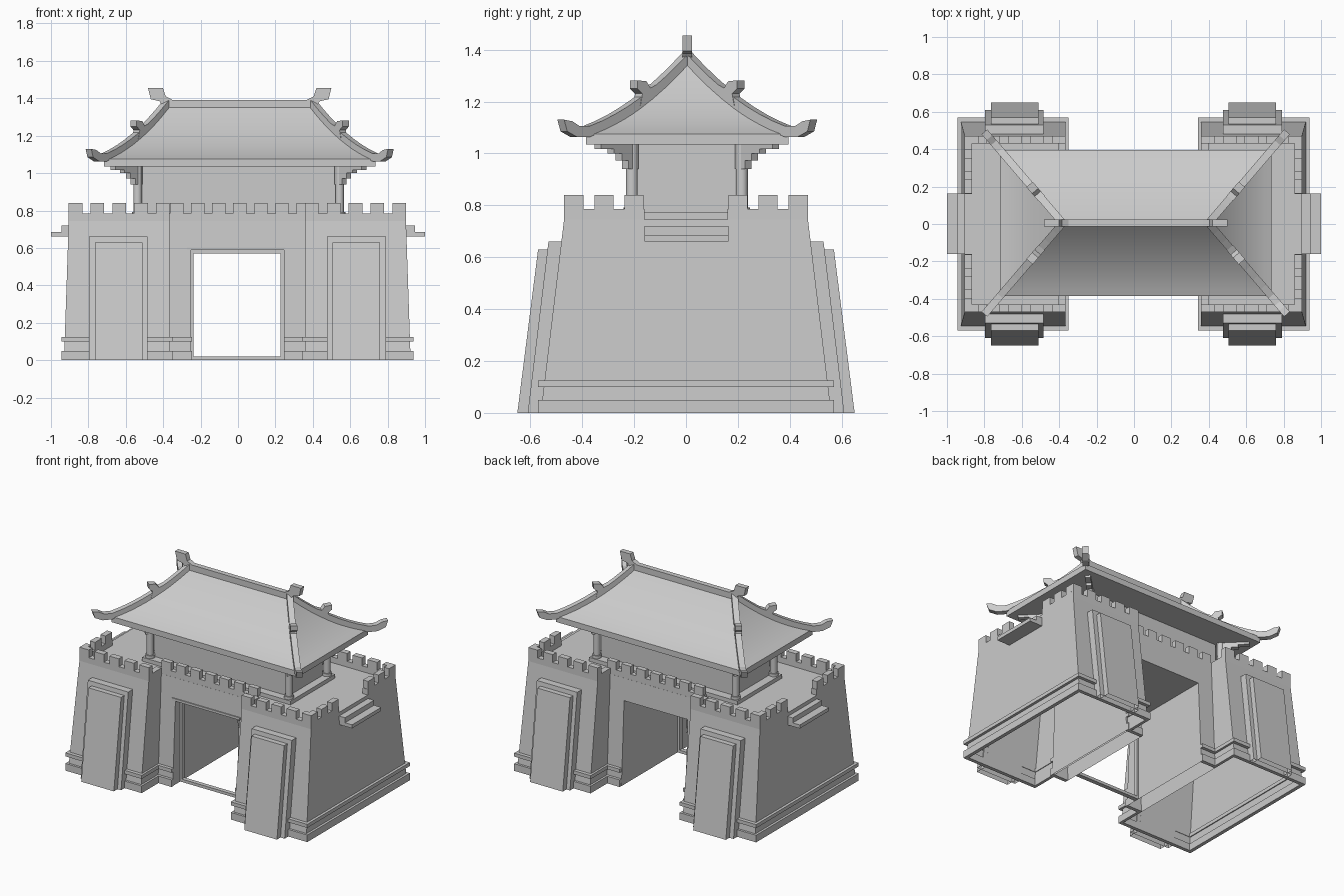
import bpy, bmesh
from math import radians
from mathutils import Vector

old = bpy.data.objects.get("Cube")
if old:
    bpy.data.objects.remove(old, do_unlink=True)

stone = bpy.data.materials.new("light grey stone")
stone.use_nodes = True
GREY = (0.6, 0.6, 0.6, 1)
stone.diffuse_color = GREY
stone.node_tree.nodes["Principled BSDF"].inputs["Base Color"].default_value = GREY

FLOOR, BASE, CRENEL, TOP = 0.745, 0.772, 0.785, 0.84
SIDES = (-1, 1)


def finish(name, bm, smooth=False, hollow=False):
    """Make the object; a hollow one loses the faces on the ground."""
    bmesh.ops.recalc_face_normals(bm, faces=bm.faces)
    if hollow:
        ground = [f for f in bm.faces if all(v.co.z < 0.001 for v in f.verts)]
        bmesh.ops.delete(bm, geom=ground, context='FACES')
    mesh = bpy.data.meshes.new(name)
    bm.to_mesh(mesh)
    bm.free()
    mesh.materials.append(stone)
    obj = bpy.data.objects.new(name, mesh)
    bpy.context.collection.objects.link(obj)
    if smooth:
        bpy.ops.object.select_all(action='DESELECT')
        bpy.context.view_layer.objects.active = obj
        obj.select_set(True)
        bpy.ops.object.shade_smooth_by_angle(angle=radians(30))
    return obj


def add_block(bm, low, high, z0, z1):
    """Block lofted from rectangle low to rectangle high, each (x0, x1, y0, y1)."""
    rings = []
    for (x0, x1, y0, y1), z in ((low, z0), (high, z1)):
        rings.append([bm.verts.new((x, y, z)) for x, y in
                      ((x0, y0), (x1, y0), (x1, y1), (x0, y1))])
    a, b = rings
    bm.faces.new(a)
    bm.faces.new(b)
    for i in range(4):
        j = (i + 1) % 4
        bm.faces.new((a[i], a[j], b[j], b[i]))


def blocks(name, items, hollow=False):
    bm = bmesh.new()
    for low, high, z0, z1 in items:
        add_block(bm, low, high or low, z0, z1)
    return finish(name, bm, hollow=hollow)


def span(s, a, b):
    return (a, b) if s > 0 else (-b, -a)


def xspan(s, a, b):
    """Range across a tower; the left tower stands slightly nearer the middle."""
    return (a - 0.007, b - 0.007) if s > 0 else (-b, -a)


def prism(name, profile, place, hollow=False):
    """Solid between two copies of a profile, set by place(a, b, side)."""
    bm = bmesh.new()
    ends = [[bm.verts.new(place(a, b, side)) for a, b in profile] for side in SIDES]
    for ring in ends:
        bm.faces.new(ring)
    for i in range(len(profile)):
        j = (i + 1) % len(profile)
        bm.faces.new((ends[0][i], ends[0][j], ends[1][j], ends[1][i]))
    return finish(name, bm, hollow=hollow)


def cylinder(bm, x, y, radius, z0, z1):
    made = bmesh.ops.create_cone(bm, cap_ends=True, segments=20, radius1=radius,
                                 radius2=radius, depth=z1 - z0)
    bmesh.ops.translate(bm, verts=made["verts"], vec=(x, y, (z0 + z1) / 2))


PLINTH = ((0, 0.05), (0.10, 0.125))

# Towers with their plinths, parapets, buttresses and side ledges
for s, side in ((1, "left"), (-1, "right")):
    base = (*xspan(s, 0.365, 0.93), -0.56, 0.56)
    crown = (*xspan(s, 0.365, 0.905), -0.47, 0.47)
    blocks(side + "_tower", [(base, crown, 0, FLOOR)], hollow=True)

    strips = [(*xspan(s, 0.92, 0.945), -0.57, 0.57), (*xspan(s, 0.35, 0.37), -0.57, -0.36),
              (*xspan(s, 0.35, 0.37), 0.36, 0.57), (*xspan(s, 0.35, 0.945), -0.57, -0.545),
              (*xspan(s, 0.35, 0.945), 0.545, 0.57)]
    blocks(side + "_tower_plinth", [(r, None, *z) for r in strips for z in PLINTH])

    walls, merlons = [], []
    for f in SIDES:
        walls.append(((*xspan(s, 0.365, 0.905), *span(f, 0.43, 0.47)), None, FLOOR, CRENEL))
        walls.append(((*xspan(s, 0.865, 0.905), *span(f, 0.16, 0.47)), None, FLOOR, CRENEL))
        walls.append(((*xspan(s, 0.365, 0.405), *span(f, 0.33, 0.47)), None, FLOOR, CRENEL))
        for i in range(5):
            x = 0.365 + i * 0.1168
            merlons.append(((*xspan(s, x, x + 0.073), *span(f, 0.43, 0.47)), None, CRENEL, TOP))
        for i in range(3):
            y = 0.163 + i * 0.1165
            merlons.append(((*xspan(s, 0.865, 0.905), *span(f, y, y + 0.074)), None, CRENEL, TOP))
    blocks(side + "_tower_parapet", walls)
    blocks(side + "_tower_merlons", merlons)

    blocks(side + "_ledge_steps", [
        ((*span(s, 0.89, 1.0), -0.16, 0.163), None, 0.66, 0.685),
        ((*span(s, 0.89, 0.945), -0.16, 0.163), None, 0.685, 0.72)])

    for f, face in ((-1, "front"), (1, "back")):
        blocks(f"{side}_{face}_buttress", [
            ((*xspan(s, 0.483, 0.797), *span(f, 0.555, 0.61)),
             (*xspan(s, 0.483, 0.797), *span(f, 0.475, 0.53)), 0, 0.66),
            ((*xspan(s, 0.511, 0.765), *span(f, 0.555, 0.65)),
             (*xspan(s, 0.511, 0.765), *span(f, 0.475, 0.57)), 0, 0.63)], hollow=True)

# Gate wall between the towers, open in the middle
gate = [(-0.37, 0), (-0.25, 0), (-0.25, 0.59), (0.245, 0.59),
        (0.245, 0), (0.37, 0), (0.37, FLOOR), (-0.37, FLOOR)]
prism("gate_wall", gate, lambda x, z, k: (x, k * (0.368 - 0.05 * z), z), hollow=True)
blocks("gate_plinth", [((*span(s, 0.247, 0.37), *span(f, 0.36, 0.385)), None, *z)
                       for s in SIDES for f in SIDES for z in PLINTH])

# Gate crenellation
blocks("gate_parapet", [((-0.365, 0.365, *span(f, 0.295, 0.33)), None, FLOOR, CRENEL)
                        for f in SIDES])
blocks("gate_merlons", [((-0.363 + i * 0.1125, -0.292 + i * 0.1125, *span(f, 0.295, 0.33)),
                         None, CRENEL, TOP) for f in SIDES for i in range(7)])

# Door frame set inside the passage, with a shallow lintel on the wall
blocks("door_frame", [
    ((-0.25, -0.238, -0.285, -0.255), None, 0, 0.59),
    ((0.228, 0.245, -0.285, -0.255), None, 0, 0.59),
    ((-0.25, 0.245, -0.285, -0.255), None, 0, 0.02),
    ((-0.25, 0.245, -0.285, -0.255), None, 0.57, 0.59)])
blocks("gate_lintel", [((-0.272, 0.255, -0.345, -0.33), None, 0.588, 0.605)])

# Pavilion room on its base, columns and corner brackets
blocks("pavilion_room", [((-0.515, 0.525, -0.19, 0.19), None, FLOOR, 1.04),
                         ((-0.575, 0.58, -0.245, 0.25), None, FLOOR, BASE)])
corners = [(sx, sy, Vector((0.003 + sx * 0.54, 0.003 + sy * 0.212, 0)))
           for sx in SIDES for sy in SIDES]
bm = bmesh.new()
for sx, sy, foot in corners:
    cylinder(bm, foot.x, foot.y, 0.023, BASE, 1.04)
    cylinder(bm, foot.x, foot.y, 0.031, BASE, BASE + 0.02)
finish("pavilion_columns", bm, smooth=True)

bracket = [(-0.02, 1.037), (0.185, 1.037), (0.185, 1.018), (0.115, 1.018), (0.115, 1.0),
           (0.07, 1.0), (0.07, 0.972), (0.035, 0.972), (0.035, 0.94), (-0.02, 0.94)]
for sx, sy, foot in corners:
    along = Vector((sx, sy, 0)).normalized()
    across = Vector((-along.y, along.x, 0)) * 0.018
    prism("corner_bracket", bracket,
          lambda d, z, k: foot + along * d + across * k + Vector((0, 0, z)))

ROOF = Vector((0.009, 0.005, 0))


# Curved hipped roof, t runs from ridge (0) to eave (1)
def roof_z(t):
    return 1.365 - 0.29 * (t + 0.5 * t * (1 - t))


def roof_point(sx, sy, t, z):
    return ROOF + Vector((sx * (0.39 + 0.335 * t), sy * 0.39 * t, z))


bm = bmesh.new()
STEPS = 10
levels = [(i / STEPS, roof_z(i / STEPS)) for i in range(STEPS + 1)] + [(1, 1.035)]
rings = [[bm.verts.new(roof_point(x, y, t, z))
          for x, y in ((-1, -1), (1, -1), (1, 1), (-1, 1))] for t, z in levels]
for a, b in zip(rings, rings[1:]):
    for i in range(4):
        j = (i + 1) % 4
        bm.faces.new((a[i], a[j], b[j], b[i]))
bm.faces.new(rings[-1])
bmesh.ops.remove_doubles(bm, verts=bm.verts, dist=0.0001)
finish("hipped_roof", bm, smooth=True)

# Hip ridges with upturned tips and a small curled ornament halfway
ts = [i / 8 for i in range(9)]
hip = [(t, roof_z(t) - 0.012) for t in ts]
hip += [(1.12, 1.063), (1.22, 1.085), (1.25, 1.13), (1.17, 1.124), (1.1, 1.106)]
hip += [(t, roof_z(t) + 0.03) for t in reversed(ts)]
curl = [(0.34, roof_z(0.34)), (0.5, roof_z(0.5)), (0.48, 1.23), (0.53, 1.25),
        (0.53, 1.282), (0.44, 1.278), (0.40, 1.252), (0.34, 1.265)]
for sx in SIDES:
    for sy in SIDES:
        out = Vector((-sy * 0.39, sx * 0.335, 0)).normalized()

        def on_hip(width):
            return lambda t, z, k: roof_point(sx, sy, t, z) + out * k * width

        prism("hip_ridge", hip, on_hip(0.02))
        prism("hip_ornament", curl, on_hip(0.022))

# Main ridge with raised ends
half = [(0.40, 1.35), (0.43, 1.385), (0.475, 1.395), (0.49, 1.455),
        (0.41, 1.455), (0.395, 1.41), (0.36, 1.392)]
ridge = half + [(-x, z) for x, z in reversed(half)]
prism("main_ridge", ridge, lambda x, z, k: ROOF + Vector((x, k * 0.018, z)))
